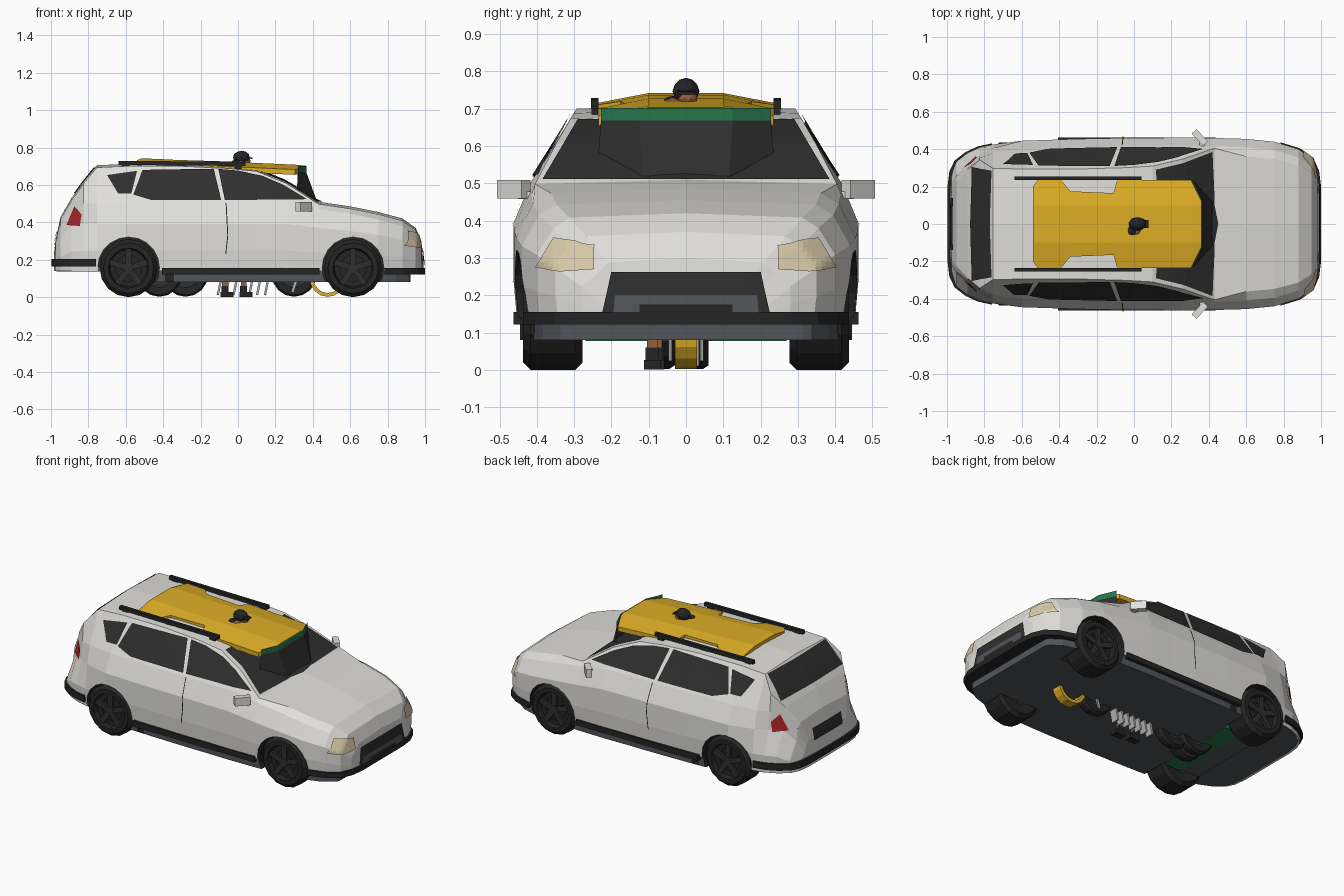
import bpy, bmesh, math
from mathutils import Vector, Matrix
from mathutils.bvhtree import BVHTree

cube = bpy.data.objects.get("Cube")
if cube:
    bpy.data.objects.remove(cube, do_unlink=True)


def material(name, r, g, b):
    m = bpy.data.materials.new(name)
    m.use_nodes = True
    m.diffuse_color = (r, g, b, 1)
    node = next(n for n in m.node_tree.nodes if n.type == 'BSDF_PRINCIPLED')
    node.inputs["Base Color"].default_value = (r, g, b, 1)
    node.inputs["Roughness"].default_value = 0.6
    return m


WHITE = material("body white", .75, .74, .71)
GLASS = material("dark glass", .028, .028, .028)
BLACK = material("black trim", .018, .018, .019)
SLATE = material("slate grey", .082, .094, .107)
CREAM = material("lamp cream", .70, .60, .40)
RED = material("lamp red", .42, .02, .025)
YELLOW = material("canopy yellow", .74, .43, .02)
GREEN = material("band green", .02, .18, .07)
SKIN = material("skin brown", .30, .12, .05)
SILVER = material("silver metal", .45, .45, .46)


def finish(name, bm, *mats):
    bmesh.ops.recalc_face_normals(bm, faces=bm.faces)
    me = bpy.data.meshes.new(name)
    bm.to_mesh(me)
    bm.free()
    for m in mats:
        me.materials.append(m)
    ob = bpy.data.objects.new(name, me)
    bpy.context.collection.objects.link(ob)
    return ob


def loft(name, mat, rings, closed=True, caps=True):
    bm = bmesh.new()
    rows = [[bm.verts.new(p) for p in ring] for ring in rings]
    n = len(rows[0])
    for a, b in zip(rows, rows[1:]):
        for i in range(n if closed else n - 1):
            j = (i + 1) % n
            bm.faces.new((a[i], a[j], b[j], b[i]))
    if caps:
        bm.faces.new(rows[0])
        bm.faces.new(rows[-1])
    bmesh.ops.remove_doubles(bm, verts=bm.verts, dist=1e-5)
    return finish(name, bm, mat)


def prism(name, mat, outline, z0, z1):
    return loft(name, mat, [[(x, y, z) for x, y in outline] for z in (z0, z1)])


def box(name, mat, centre, size, rot=(0, 0, 0)):
    bm = bmesh.new()
    bmesh.ops.create_cube(bm, size=1, matrix=Matrix.Diagonal((*size, 1)))
    ob = finish(name, bm, mat)
    ob.location, ob.rotation_euler = centre, rot
    return ob


def lathe(name, mat, profile, centre, sides=16):
    # closed (radius, y) profile turned about the y axis
    cx, cy, cz = centre
    turns = [2 * math.pi * i / sides for i in range(sides + 1)]
    return loft(name, mat, [[(cx + r * math.cos(t), cy + y, cz + r * math.sin(t))
                             for r, y in profile] for t in turns], caps=False)


# Car shell: x, half width, centre-line height
STATIONS = [(-.985, .20, .22), (-.975, .28, .31), (-.948, .335, .43), (-.89, .38, .53),
            (-.825, .41, .62), (-.755, .425, .705), (-.6, .445, .712), (-.3, .455, .712),
            (-.05, .46, .70), (.1, .46, .685), (.26, .463, .62), (.43, .46, .51),
            (.6, .455, .485), (.75, .44, .455), (.88, .40, .42), (.95, .35, .37),
            (.98, .28, .30), (.99, .20, .20)]
SILL = .14


def section(x, w, top):
    edge, belt = top - .012, min(.5, top - .04)
    shoulder = w - min(max(0, -.7 - x) * .36, w * .2)
    yb = min(w - .045, shoulder - .012)
    ye = min(yb - .01, .41 - (edge - .5) * .58) if top > .5 else yb * .88
    rise = belt - SILL
    half = [(w * .98, SILL), (w, SILL + rise * .3), (shoulder, SILL + rise * .7), (yb, belt), (ye, edge)]
    ring = half + [(0, top)] + [(-y, z) for y, z in reversed(half)]
    return [(x, y, z) for y, z in ring]


body = loft("car_body", WHITE, [section(*s) for s in STATIONS])
shell = bmesh.new()
shell.from_mesh(body.data)
bvh = BVHTree.FromBMesh(shell)
shell.free()


def plan(x0, x1, scale):
    # stretch of the car's outline seen from above
    def width(x):
        for (a, wa, _), (b, wb, _) in zip(STATIONS, STATIONS[1:]):
            if a <= x <= b:
                return wa + (wb - wa) * (x - a) / (b - a)
    xs = [x0] + [s[0] for s in STATIONS if x0 < s[0] < x1] + [x1]
    side = [(x * scale, width(x) * scale) for x in xs]
    return side + [(x, -y) for x, y in reversed(side)]


def panel(name, mat, pts, d, lift=.005, cell=.025):
    # outline projected along d onto the shell as a thin plate
    d = Vector(d)
    across = Vector((0, 1, 0)) if d.x else Vector((1, 0, 0))
    up = Vector((0, 0, 1))
    bm = bmesh.new()
    bm.faces.new([bm.verts.new(across * u + up * v) for u, v in pts])
    for axis, lo, hi in ((across, -1, 1), (up, 0, .8)):
        for i in range(int((hi - lo) / cell) + 1):
            bmesh.ops.bisect_plane(bm, geom=bm.verts[:] + bm.edges[:] + bm.faces[:],
                                   plane_co=axis * (lo + i * cell + .001), plane_no=axis)
    for v in bm.verts[:]:
        hit, normal, _, _ = bvh.ray_cast(v.co - d * 3, d)
        if hit is None:
            bm.verts.remove(v)
        else:
            v.co = hit + normal * (lift if normal.dot(d) < 0 else -lift)
    return finish(name, bm, mat)


def both(pts):
    return pts + [(-u, v) for u, v in reversed(pts)]


# Windows and painted details
FRONT, BACK = (-1, 0, 0), (1, 0, 0)
panel("windscreen", GLASS, both([(.385, .507), (.29, .668)]), FRONT)
panel("rear_window", GLASS, both([(.305, .555), (.285, .69)]), BACK)
panel("rear_plate_recess", GLASS, both([(.14, .28), (.14, .352)]), BACK)
panel("grille", GLASS, both([(.225, .15), (.20, .262)]), FRONT)
panel("grille_lower", SLATE, both([(.195, .15), (.19, .2)]), FRONT, .008)
panel("front_plate", BLACK, both([(.125, .15), (.125, .175)]), FRONT, .0095)
SIDE_PANELS = {
    "quarter_window": (GLASS, [(-.70, .65), (-.54, .672), (-.57, .55), (-.64, .55)]),
    "rear_door_window": (GLASS, [(-.51, .677), (-.13, .683), (-.09, .515), (-.46, .515), (-.56, .545)]),
    "front_door_window": (GLASS, [(-.105, .682), (0, .673), (.13, .645), (.24, .598), (.37, .52), (-.07, .515)]),
    "door_seam": (BLACK, [(-.066, .50), (-.061, .50), (-.052, .33), (-.063, .23), (-.068, .23), (-.057, .33)]),
    "tail_lamp": (RED, [(-.87, .485), (-.832, .44), (-.842, .378), (-.912, .385)])}
for s, side in ((1, "left"), (-1, "right")):
    for name, (mat, pts) in SIDE_PANELS.items():
        panel(f"{name}_{side}", mat, pts, (0, -s, 0), .007, .02)
    lamp = [(.397, .275), (.35, .352), (.245, .332), (.245, .268), (.33, .262)]
    panel(f"headlamp_{side}", CREAM, [(s * u, v) for u, v in lamp], FRONT, .009, .012)
    # mirrors, roof rails and sills
    box(f"mirror_{side}", WHITE, (.352, s * .462, .484), (.035, .09, .05), (0, 0, s * .75))
    box(f"mirror_arm_{side}", WHITE, (.365, s * .425, .468), (.03, .05, .02))
    box(f"roof_rail_{side}", BLACK, (-.30, s * .245, .715), (.68, .02, .022), (0, .008, 0))
    for x in (-.6, -.3, 0):
        box(f"rail_foot_{side}", BLACK, (x, s * .245, .70), (.04, .018, .03))
    box(f"side_sill_{side}", BLACK, (.015, s * .437, .138), (.84, .052, .034))
    box(f"sill_skirt_{side}", BLACK, (.015, s * .41, .102), (.81, .05, .042))

# Floor and bumpers
floor = prism("floor", SLATE, plan(-.72, .96, .96), .08, .16)
prism("front_bumper", BLACK, plan(.775, .99, 1.01), .122, .155)
prism("rear_bumper", BLACK, plan(-.985, -.75, 1.012), .163, .203)
prism("rear_valance", SLATE, plan(-.985, -.70, .985), .138, .165)

# Wheels and wheel arches
TYRE = [(.07, -.07), (.135, -.08), (.155, -.06), (.155, .06), (.135, .08), (.108, .08), (.10, .05), (.07, .05)]
arch = bmesh.new()
for x in (-.585, .615):
    for s in (1, -1):
        c = Vector((x, s * .357, .155))
        bmesh.ops.create_cone(arch, cap_ends=True, segments=20, radius1=.165, radius2=.165, depth=.3,
                              matrix=Matrix.Translation((x, s * .41, .156)) @ Matrix.Rotation(math.pi / 2, 4, 'X'))
        lathe("tyre", BLACK, [(r, s * y) for r, y in TYRE], c)
        lathe("wheel_back", BLACK, [(0, s * .02), (.108, s * .02), (.108, s * .04), (0, s * .04)], c)
        lathe("hub", GLASS, [(0, s * .04), (.03, s * .04), (.025, s * .07), (0, s * .07)], c, 10)
        for i in range(5):
            t = 2 * math.pi * i / 5 + math.pi / 2
            box("spoke", GLASS, c + Vector((math.cos(t) * .062, s * .06, math.sin(t) * .062)),
                (.09, .016, .032), (0, -t, 0))
cutter = finish("arch_cutter", arch, BLACK)
cutter.hide_render = True
for ob in (body, floor):
    mod = ob.modifiers.new("wheel_arches", 'BOOLEAN')
    mod.operation, mod.object, mod.solver = 'DIFFERENCE', cutter, 'EXACT'
    mod.material_mode = 'TRANSFER'
    bpy.context.view_layer.objects.active = ob
    bpy.ops.object.modifier_apply(modifier=mod.name)
bpy.data.objects.remove(cutter, do_unlink=True)

# Canopy of the three-wheeler, rising through the roof
rings = []
for x, hw, z in [(-.54, .20, .732), (-.515, .235, .742), (-.39, .235, .737), (-.34, .175, .734), (-.11, .165, .727),
                 (-.09, .235, .726), (.305, .235, .708), (.36, .125, .703)]:
    low = z - .026 * (hw - .1) / .135
    top = [(-hw, low), (-.1, z), (.1, z), (hw, low)]
    rings.append([(x, y, h) for y, h in top] + [(x, y, h - .028) for y, h in reversed(top)])
loft("canopy", YELLOW, rings)


def strip(name, mat, upper, lower):
    return loft(name, mat, [[(x, y, z) for x, y, z in side + [(a, -b, c) for a, b, c in reversed(side)]]
                            for side in (upper, lower)], closed=False, caps=False)


rim = [(.32, .228), (.365, .125)]
strip("canopy_band", GREEN, [(x, y, .702) for x, y in rim], [(x, y, .668) for x, y in rim])
strip("inner_windscreen", GLASS, [(x, y, .668) for x, y in rim], [(.315, .235, .575), (.425, .115, .505)])

# Driver's head
for name, mat, loc, size in (("helmet", BLACK, (.018, 0, .747), (.046, .036, .036)),
                             ("face", SKIN, (.035, .004, .728), (.033, .027, .022)),
                             ("collar", BLACK, (-.01, -.035, .722), (.025, .025, .012)),
                             ("neck", SKIN, (.01, -.02, .718), (.03, .04, .012))):
    bm = bmesh.new()
    bmesh.ops.create_icosphere(bm, subdivisions=2, radius=1,
                               matrix=Matrix.Translation(loc) @ Matrix.Diagonal((*size, 1)))
    finish(name, bm, mat)
box("helmet_peak", BLACK, (.062, 0, .745), (.03, .045, .008), (0, .2, 0))

# Running gear showing below the floor
SMALL = [(.07, -.025), (.11, -.03), (.12, -.015), (.12, .015), (.11, .03), (.07, .025)]
for x, y in ((.30, 0), (-.28, 0), (-.42, .03), (-.42, -.06)):
    lathe("small_wheel", BLACK, SMALL, (x, y, .122))
    lathe("small_rim", GLASS, [(0, -.01), (.07, -.015), (.07, .015), (0, .01)], (x, y, .122))
lathe("front_guard", YELLOW, [(.075, -.03), (.095, -.03), (.095, .03), (.075, .03)], (.48, 0, .097))
prism("rear_deck", GREEN, [(-.57, -.27), (-.45, -.27), (-.45, .27), (-.57, .27)], .077, .1)
for i in range(7):
    box("engine_fin", SILVER, (-.1 + i * .042, .01, .05), (.012, .05, .08), (0, .2, 0))
for y in (-.042, .042):
    box("fork", SILVER, (.30, y, .055), (.016, .01, .06), (0, .3, 0))
for x, y in ((-.07, -.08), (.03, -.09)):
    box("shin", SKIN, (x, y, .07), (.03, .03, .04))
    box("boot", BLACK, (x, y, .04), (.036, .036, .04))
    box("shoe", BLACK, (x + .012, y, .014), (.07, .045, .026))
